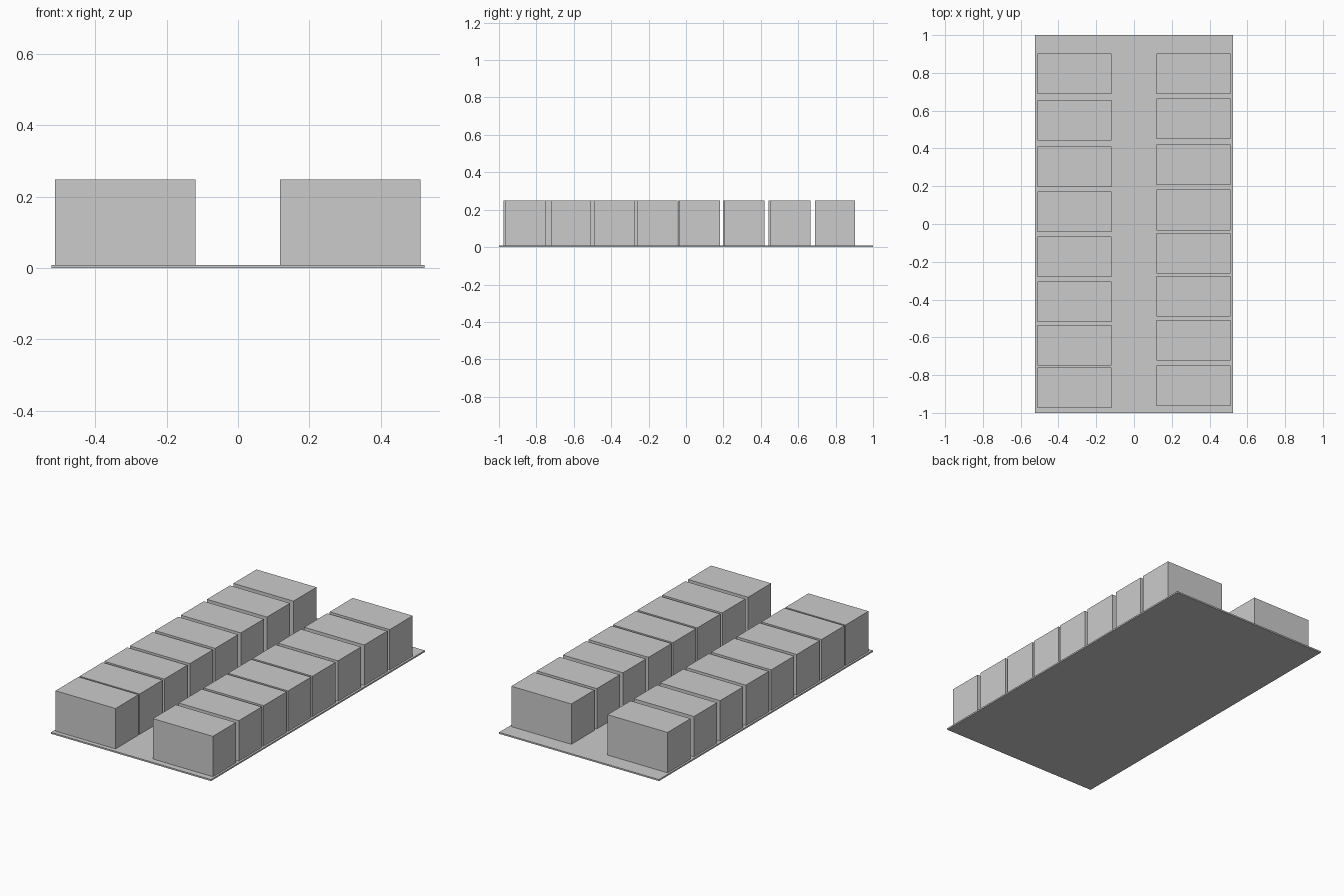
import bpy

if "Cube" in bpy.data.objects:
    bpy.data.objects.remove(bpy.data.objects["Cube"])


def box(name, x0, x1, y0, y1, z0, z1):
    bpy.ops.mesh.primitive_cube_add(size=1, location=((x0 + x1) / 2, (y0 + y1) / 2, (z0 + z1) / 2))
    obj = bpy.context.object
    obj.name = name
    obj.scale = (x1 - x0, y1 - y0, z1 - z0)
    bpy.ops.object.transform_apply(location=False, rotation=False, scale=True)
    return obj


PLATE_TOP, BLOCK_TOP = 0.009, 0.248
HALF_DEPTH = 0.1075

# Thin ground plate
box("base_plate", -0.523, 0.523, -1, 1, 0, PLATE_TOP)

# Two unevenly spaced rows of blocks with an aisle between them
rows = {
    "left": (-0.512, -0.119, [0.796, 0.549, 0.304, 0.064, -0.173, -0.411, -0.642, -0.867]),
    "right": (0.118, 0.511, [0.796, 0.558, 0.313, 0.074, -0.154, -0.382, -0.615, -0.857]),
}
for side, (x0, x1, centres) in rows.items():
    for i, y in enumerate(centres, 1):
        box(f"{side}_block_{i}", x0, x1, y - HALF_DEPTH, y + HALF_DEPTH, PLATE_TOP, BLOCK_TOP)
